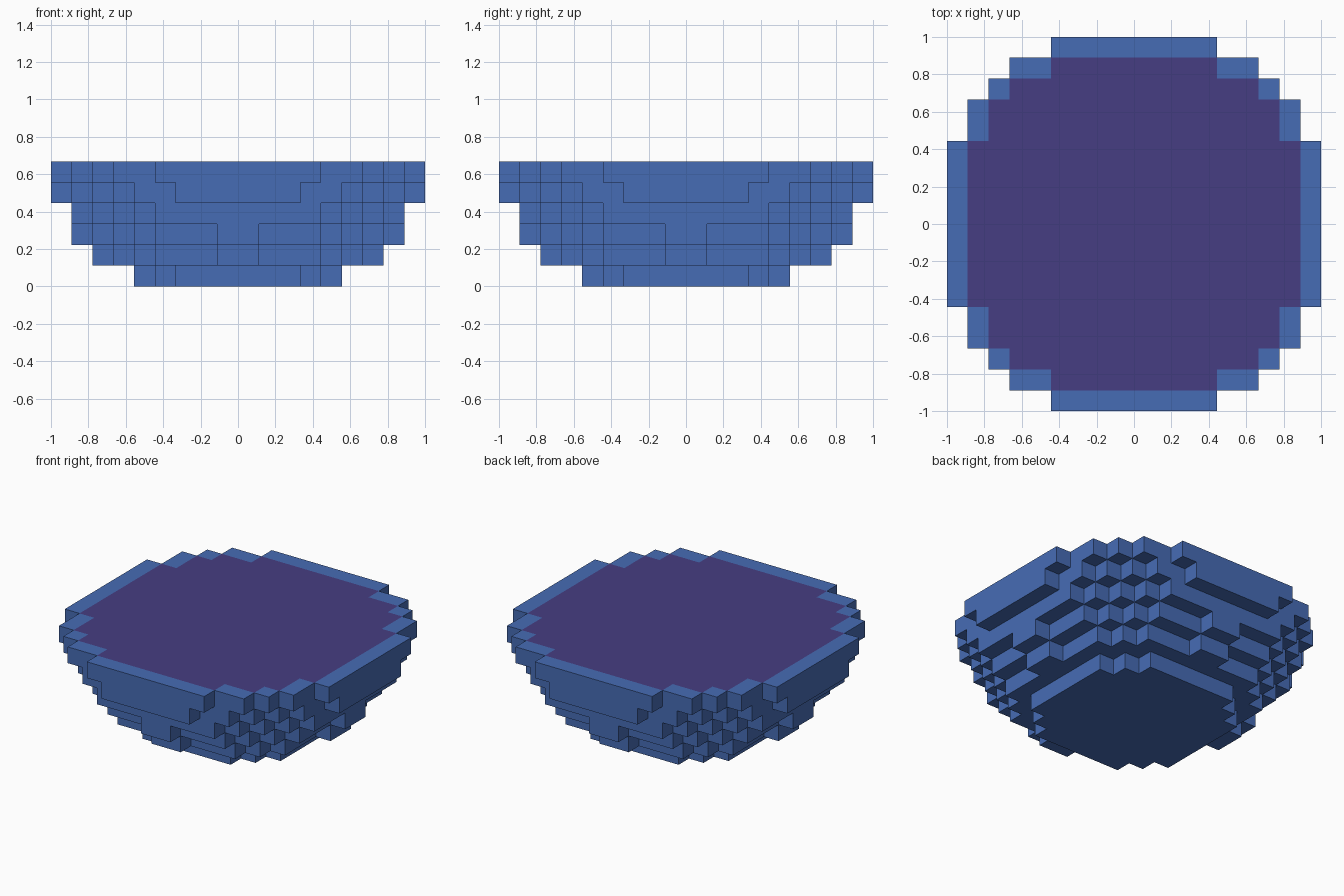
import bpy, bmesh, math
from mathutils import Vector

if "Cube" in bpy.data.objects:
    bpy.data.objects.remove(bpy.data.objects["Cube"])

V = 1 / 9                                   # block size
LIMITS = [28, 43.5, 57.5, 70, 81, 89]       # squared radius of each layer, bottom to top


def material(name, rgb):
    m = bpy.data.materials.new(name)
    m.diffuse_color = (*rgb, 1)
    m.use_nodes = True
    m.node_tree.nodes["Principled BSDF"].inputs["Base Color"].default_value = m.diffuse_color
    return m


blue = material("bowl blue", (0.062, 0.150, 0.460))
purple = material("liquid purple", (0.062, 0.048, 0.225))

# Blocks that fill each round layer
blocks = {(x, y, z) for z, lim in enumerate(LIMITS)
          for x in range(-9, 9) for y in range(-9, 9)
          if (x + .5) ** 2 + (y + .5) ** 2 < lim}
TOP = len(LIMITS) - 1
SIDES = [(1, 0, 0), (-1, 0, 0), (0, 1, 0), (0, -1, 0)]
DIRS = SIDES + [(0, 0, 1), (0, 0, -1)]


def is_liquid(x, y, z):
    # Top blocks that have a rim block on every side
    return z == TOP and all((x + d[0], y + d[1], z) in blocks for d in SIDES)


def build(name, mat, wanted):
    """Make the exposed block faces selected by wanted(block, direction)."""
    bm = bmesh.new()
    for b in sorted(blocks):
        for d in DIRS:
            if tuple(i + j for i, j in zip(b, d)) in blocks or not wanted(b, d):
                continue
            n = Vector(d)
            u = Vector((d[1], d[2], d[0]))
            w = n.cross(u)
            c = Vector(b) + Vector((.5, .5, .5)) + n / 2
            bm.faces.new([bm.verts.new((c + (u * s + w * t) / 2) * V)
                          for s, t in ((-1, -1), (1, -1), (1, 1), (-1, 1))])
    bmesh.ops.remove_doubles(bm, verts=bm.verts[:], dist=1e-4)
    # Merge coplanar squares into large flat faces
    bmesh.ops.dissolve_limit(bm, angle_limit=math.radians(1),
                             verts=bm.verts[:], edges=bm.edges[:])
    me = bpy.data.meshes.new(name)
    bm.to_mesh(me)
    bm.free()
    me.materials.append(mat)
    bpy.context.collection.objects.link(bpy.data.objects.new(name, me))


def on_liquid(b, d):
    return d == (0, 0, 1) and is_liquid(*b)


# Stepped bowl with its rim, and the flush liquid surface
build("bowl", blue, lambda b, d: not on_liquid(b, d))
build("liquid_surface", purple, on_liquid)
